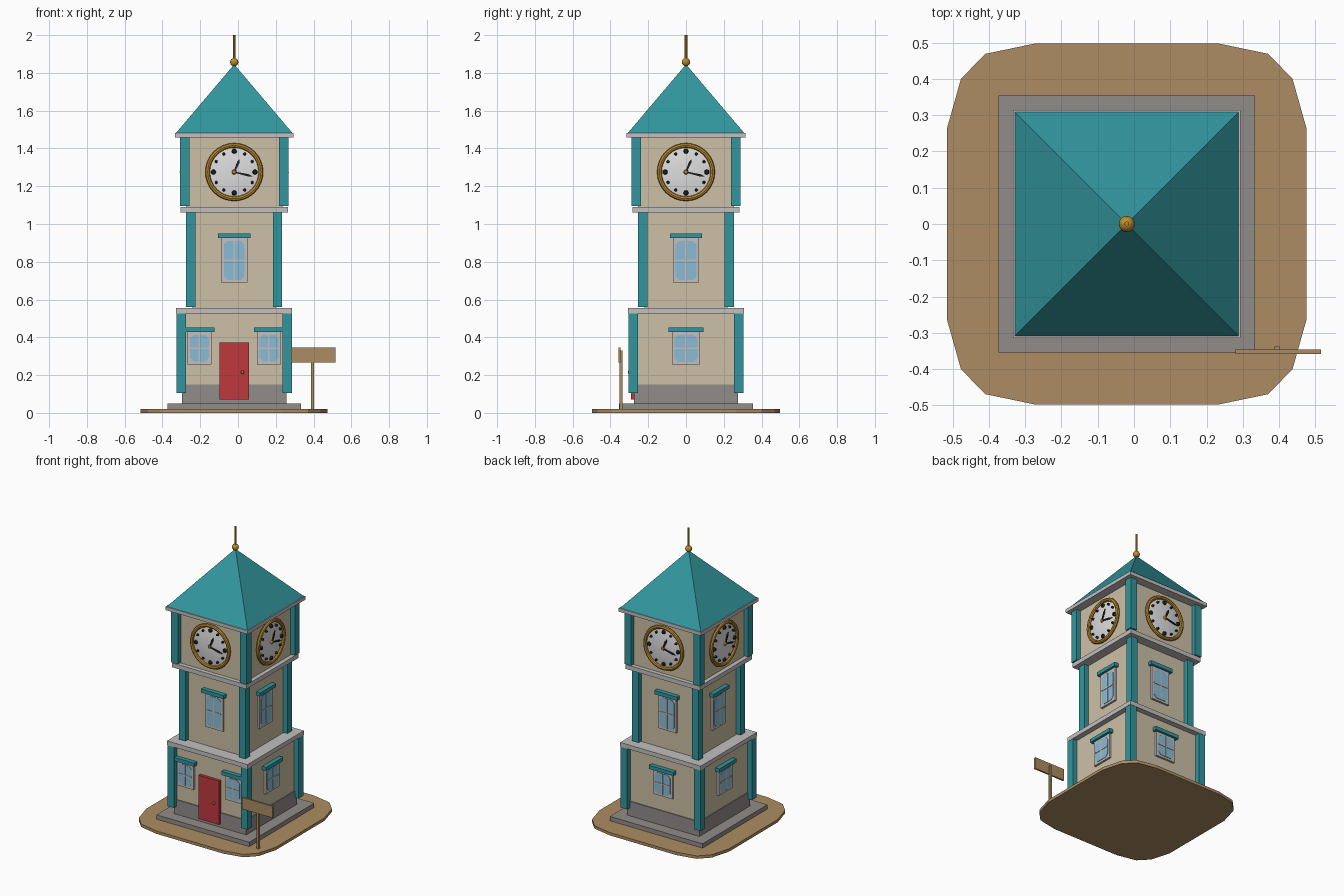
import bpy, bmesh, math
from mathutils import Matrix, Vector

if "Cube" in bpy.data.objects:
    bpy.data.objects.remove(bpy.data.objects["Cube"])

CX = -0.02  # tower axis


def mat(name, r, g, b):
    m = bpy.data.materials.new(name)
    lin = [((c / 255 + 0.055) / 1.055) ** 2.4 for c in (r, g, b)]
    m.diffuse_color = (*lin, 1)
    m.use_nodes = True
    m.node_tree.nodes["Principled BSDF"].inputs["Base Color"].default_value = m.diffuse_color
    return m


TEAL = mat("teal", 50, 150, 158)
WALL = mat("cream_wall", 205, 192, 166)
BROWN = mat("brown", 172, 140, 98)
STONE = mat("stone_grey", 145, 140, 138)
TRIM = mat("light_trim", 195, 192, 191)
RED = mat("door_red", 190, 56, 62)
GOLD = mat("gold", 190, 140, 45)
GLASS = mat("glass_blue", 138, 188, 213)
FACE = mat("clock_white", 222, 222, 222)
BLACK = mat("black", 30, 33, 38)


def finish(name, bm, material, xf=None, smooth=False):
    if xf:
        bm.transform(xf)
    bmesh.ops.recalc_face_normals(bm, faces=bm.faces)
    me = bpy.data.meshes.new(name)
    bm.to_mesh(me)
    bm.free()
    me.materials.append(material)
    ob = bpy.data.objects.new(name, me)
    bpy.context.collection.objects.link(ob)
    if smooth:
        bpy.context.view_layer.objects.active = ob
        ob.select_set(True)
        bpy.ops.object.shade_smooth_by_angle(angle=math.radians(40))
        ob.select_set(False)
    return ob


def box(name, x, y, z, material, xf=None):
    """Box from (min, max) ranges."""
    bm = bmesh.new()
    bmesh.ops.create_cube(bm, size=1)
    for v in bm.verts:
        for i, (a, b) in enumerate((x, y, z)):
            v.co[i] = b if v.co[i] > 0 else a
    return finish(name, bm, material, xf)


def prism(name, pts, depth, material, xf):
    """Outline extruded along local z."""
    bm = bmesh.new()
    f = bm.faces.new([bm.verts.new((x, y, 0)) for x, y in pts])
    g = bmesh.ops.extrude_face_region(bm, geom=[f])["geom"]
    bmesh.ops.translate(bm, vec=(0, 0, depth),
                        verts=[v for v in g if isinstance(v, bmesh.types.BMVert)])
    return finish(name, bm, material, xf)


def lathe(name, profile, n, material, xf, closed=False):
    """Profile of (radius, height) spun round local z."""
    bm = bmesh.new()
    vs = [bm.verts.new((r, 0, h)) for r, h in profile]
    es = [bm.edges.new(p) for p in zip(vs, vs[1:])]
    if closed:
        es.append(bm.edges.new((vs[-1], vs[0])))
    bmesh.ops.spin(bm, geom=vs + es, cent=(0, 0, 0), axis=(0, 0, 1),
                   angle=2 * math.pi, steps=n, use_duplicate=False)
    bmesh.ops.remove_doubles(bm, verts=bm.verts, dist=1e-5)
    return finish(name, bm, material, xf, True)


def slab(name, half, z0, z1, material):
    return box(name, (-half, half), (-half, half), (z0, z1), material, AXIS)


AXIS = Matrix.Translation((CX, 0, 0))
SIDES = [AXIS @ Matrix.Rotation(k * math.pi / 2, 4, 'Z') for k in range(4)]


def on_wall(side, u, z, d):
    """Frame on a wall: local x right, y up, z outward."""
    return side @ Matrix.Translation((u, -d, z)) @ Matrix.Rotation(math.pi / 2, 4, 'X')


def window(side, u, d, w, z0, z1, lw):
    h, c = z1 - z0, (z0 + z1) / 2
    f = on_wall(side, u, c, d)
    box("window_frame", (-w / 2, w / 2), (-h / 2, h / 2), (-.01, .014), TRIM, f)
    # glass with clipped corners
    a, b, k = w / 2 - .014, h / 2 - .014, .02
    pts = [(-a + k, -b), (a - k, -b), (a, -b + k), (a, b - k),
           (a - k, b), (-a + k, b), (-a, b - k), (-a, -b + k)]
    prism("window_glass", pts, .004, GLASS, f @ Matrix.Translation((0, 0, .013)))
    # glazing bars
    box("window_bar", (-.004, .004), (-b, b), (.01, .02), TRIM, f)
    box("window_bar", (-a, a), (-.004, .004), (.01, .02), TRIM, f)
    box("window_lintel", (-lw / 2, lw / 2), (h / 2, h / 2 + .025), (-.01, .03), TEAL, f)


def clock(side, d):
    f = on_wall(side, 0, 1.275, d)
    lathe("clock_face", [(0, .016), (.05, .0145), (.09, .011), (.135, .004), (.135, -.01)],
          32, FACE, f)
    ring = [(.141 + .0125 * math.cos(t * math.pi / 4), .01 + .012 * math.sin(t * math.pi / 4))
            for t in range(8)]
    lathe("clock_ring", ring, 32, GOLD, f, True)
    # hour dots
    for i in range(12):
        a, r = i * math.pi / 6, .0135 if i % 3 == 0 else .008
        p = f @ Matrix.Translation((.11 * math.sin(a), .11 * math.cos(a), 0))
        lathe("hour_dot", [(0, .024), (r * .7, .021), (r, .012), (r, 0)], 10, BLACK, p)
    # hands with pointed tips
    for name, ang, ln, w in (("hour_hand", 23, .075, .007), ("minute_hand", 103, .1, .006)):
        p = f @ Matrix.Translation((0, 0, .017)) @ Matrix.Rotation(-math.radians(ang), 4, 'Z')
        prism(name, [(-w * .6, 0), (w * .6, 0), (w, ln * .75), (0, ln), (-w, ln * .75)],
              .005, BLACK, p)
    lathe("clock_pin", [(0, .027), (.009, .025), (.013, .018), (.013, .01)], 12, GOLD, f)


# ground plate with rounded corners
q = [(.495, .265), (.457, .4), (.39, .469), (.255, .497)]
outline = (q + [(-x, y) for x, y in reversed(q)] + [(-x, -y) for x, y in q]
           + [(x, -y) for x, y in reversed(q)])
prism("ground_plate", outline, .02, BROWN, AXIS)

# plinth and stone base
slab("plinth", .354, .02, .05, STONE)
slab("stone_base", .276, .05, .15, STONE)

# storeys: wall half width, pillar half width, pillar bottom, wall bottom, top
for wh, ph, pz, z0, z1 in ((.27, .305, .105, .15, .527), (.22, .254, .56, .55, 1.06),
                           (.255, .288, 1.095, 1.085, 1.46)):
    slab("storey_wall", wh, z0, z1, WALL)
    for sx in (-1, 1):
        for sy in (-1, 1):
            box("corner_pillar", sorted((sx * ph, sx * (ph - .05))),
                sorted((sy * ph, sy * (ph - .05))), (pz, z1), TEAL, AXIS)

# cornices
slab("lower_cornice", .307, .525, .555, TRIM)
slab("middle_cornice", .284, 1.06, 1.09, TRIM)
slab("roof_cornice", .314, 1.458, 1.482, TRIM)

# roof
bm = bmesh.new()
base = [bm.verts.new((x * .308, y * .308, 1.482)) for x, y in ((-1, -1), (1, -1), (1, 1), (-1, 1))]
tip = bm.verts.new((0, 0, 1.845))
bm.faces.new(base)
for i in range(4):
    bm.faces.new((base[i], base[(i + 1) % 4], tip))
finish("roof", bm, TEAL, AXIS)

# finial
ball = [(.022 * math.sin(t * math.pi / 8), 1.857 - .022 * math.cos(t * math.pi / 8)) for t in range(9)]
lathe("finial_ball", ball, 16, GOLD, AXIS)
lathe("finial_rod", [(0, 1.86), (.007, 1.86), (.007, 2), (0, 2)], 8, GOLD, AXIS)

# windows and clocks
for k, s in enumerate(SIDES):
    clock(s, .262)
    window(s, 0, .22, .138, .69, .925, .172)
    if k:
        window(s, 0, .27, .148, .255, .427, .186)
for u in (-.184, .184):
    window(SIDES[0], u, .27, .127, .257, .427, .16)

# door
box("door", (-.078, .078), (-.29, -.26), (.072, .373), RED, AXIS)
lathe("door_knob", [(0, .02), (.006, .018), (.009, .011), (.005, .004), (.005, 0)], 10, GOLD,
      on_wall(AXIS, .044, .215, .288))

# signpost
box("sign_post", (.386, .402), (-.351, -.337), (.02, .33), BROWN)
box("sign_board", (.28, .515), (-.358, -.346), (.267, .347), BROWN)
